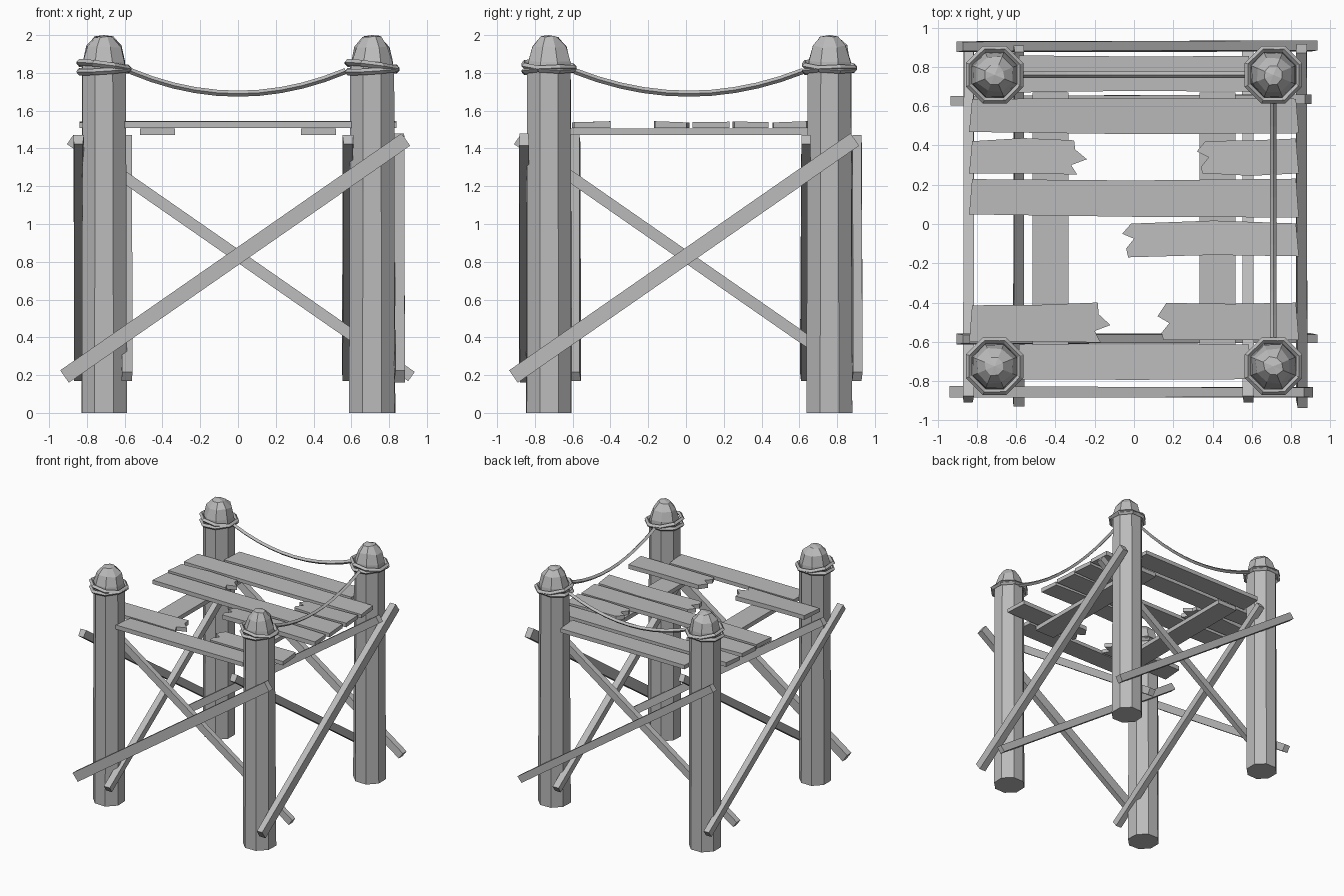
import bpy, bmesh, math, random
from mathutils import Matrix, Vector

random.seed(4)
if "Cube" in bpy.data.objects:
    bpy.data.objects.remove(bpy.data.objects["Cube"])

grey = bpy.data.materials.new("weathered_grey")
grey.use_nodes = True
colour = (0.5, 0.5, 0.5, 1)
grey.diffuse_color = colour
grey.node_tree.nodes["Principled BSDF"].inputs["Base Color"].default_value = colour


def finish(name, bm):
    bmesh.ops.recalc_face_normals(bm, faces=bm.faces)
    mesh = bpy.data.meshes.new(name)
    bm.to_mesh(mesh)
    bm.free()
    mesh.materials.append(grey)
    obj = bpy.data.objects.new(name, mesh)
    bpy.context.collection.objects.link(obj)
    return obj


def jitter(amount):
    return random.uniform(-amount, amount)


def post(name, x, y):
    """Eight-sided post with a rough faceted cap."""
    bm = bmesh.new()
    rows = []
    for z, r, wobble in ((0, .13, .004), (1.8, .124, .003), (1.86, .118, .004),
                         (1.94, .094, .008), (1.99, .05, .006)):
        row = []
        for i in range(8):
            a = math.radians(22.5 + 45 * i)
            rr = r + jitter(wobble)
            dz = jitter(wobble) if z > 1.85 else 0
            row.append(bm.verts.new((x + rr * math.cos(a), y + rr * math.sin(a), z + dz)))
        rows.append(row)
    for low, high in zip(rows, rows[1:]):
        for i in range(8):
            j = (i + 1) % 8
            bm.faces.new((low[i], low[j], high[j], high[i]))
    bm.faces.new(rows[0])
    tip = bm.verts.new((x, y, 2))
    for i in range(8):
        bm.faces.new((rows[-1][i], rows[-1][(i + 1) % 8], tip))
    finish(name, bm)


def tube(name, points, radius, closed=False):
    """Rope with a four-sided section along a path."""
    bm = bmesh.new()
    rings = []
    n = len(points)
    for i, p in enumerate(points):
        before = points[i - 1] if closed or i else p
        after = points[(i + 1) % n] if closed or i < n - 1 else p
        along = (after - before).normalized()
        side = along.cross(Vector((0, 0, 1))).normalized()
        up = side.cross(along)
        rings.append([bm.verts.new(p + d * radius) for d in (side, up, -side, -up)])
    for i in range(n if closed else n - 1):
        a, b = rings[i], rings[(i + 1) % n]
        for k in range(4):
            m = (k + 1) % 4
            bm.faces.new((a[k], a[m], b[m], b[k]))
    if not closed:
        bm.faces.new(rings[0])
        bm.faces.new(rings[-1])
    finish(name, bm)


def rope_loop(name, x, y, z, tilt, heading):
    points = []
    for i in range(8):
        a = math.radians(22.5 + 45 * i)
        points.append(Vector((x + .141 * math.cos(a), y + .141 * math.sin(a),
                              z + tilt * math.cos(a - heading))))
    tube(name, points, .017, True)


def hanging_rope(name, start, end, sag):
    points = []
    for i in range(11):
        t = i / 10
        p = start.lerp(end, t)
        p.z -= sag * 4 * t * (1 - t)
        points.append(p)
    tube(name, points, .016)


def brace(name, axis, offset, rise, width):
    """Diagonal board; rise is 1 or -1 along the chosen axis."""
    bm = bmesh.new()
    bmesh.ops.create_cube(bm, size=1)
    for v in bm.verts:
        v.co = Vector((v.co.x * 2.2, v.co.y * (.05 + jitter(.012)), v.co.z * width))
    turn = Matrix.Rotation(-rise * math.atan2(1.25, 1.8), 4, 'Y')
    place = Matrix.Translation((-.015 * rise, offset, .82))
    if axis == 'y':
        place = Matrix.Translation((offset, -.01 * rise, .82)) @ Matrix.Rotation(math.pi / 2, 4, 'Z')
    bm.transform(place @ turn)
    finish(name, bm)


def plank(name, x0, x1, y0, y1, broken=""):
    """Deck board, with a splintered edge on the ends named in broken."""
    mid = (x0 + x1) / 2
    bend = jitter(.008)
    outline = [(x0, y0 + jitter(.01)), (mid, y0 + bend), (x1, y0 + jitter(.01))]
    if "R" in broken:
        outline += [(x1 - .03, y0 + .05), (x1 + .05, y0 + .08), (x1 - .01, y1 - .05)]
    outline += [(x1 - .015, y1 + jitter(.01)), (mid, y1 + bend), (x0 + .015, y1 + jitter(.01))]
    if "L" in broken:
        outline += [(x0 - .03, y1 - .06), (x0 + .03, y0 + .09), (x0 - .01, y0 + .04)]
    bm = bmesh.new()
    face = bm.faces.new([bm.verts.new((x, y, 1.507)) for x, y in outline])
    result = bmesh.ops.extrude_face_region(bm, geom=[face])
    lean = jitter(.04)
    for v in result["geom"]:
        if isinstance(v, bmesh.types.BMVert):
            v.co.z += .034 + lean * (v.co.y - (y0 + y1) / 2)
    finish(name, bm)


def joist(name, x):
    bm = bmesh.new()
    bmesh.ops.create_cube(bm, size=1)
    bm.transform(Matrix.Translation((x, .025, 1.488)) @ Matrix.Diagonal((.185, 1.29, .036, 1)))
    finish(name, bm)


# Posts with rope wrapped around their tops
FRONT, BACK, SIDE = -.725, .76, .71
for depth, y in (("front", FRONT), ("back", BACK)):
    for hand, x in (("right", -SIDE), ("left", SIDE)):
        post(f"{depth}_{hand}_post", x, y)
        rope_loop(f"{depth}_{hand}_rope_low", x, y, 1.815, .012, 0.6)
        rope_loop(f"{depth}_{hand}_rope_high", x, y, 1.835, .022, 3.6)

# Sagging ropes on the back and one side
hanging_rope("back_rope", Vector((-.57, BACK, 1.81)), Vector((.57, BACK, 1.81)), .12)
hanging_rope("side_rope", Vector((SIDE, -.59, 1.81)), Vector((SIDE, .62, 1.81)), .12)

# Crossed diagonal braces, one outside and one inside the posts on each side
brace("front_outer_brace", 'x', -.855, 1, .08)
brace("front_inner_brace", 'x', -.585, -1, .06)
brace("back_outer_brace", 'x', .905, -1, .06)
brace("back_inner_brace", 'x', .63, 1, .06)
brace("left_outer_brace", 'y', .855, 1, .08)
brace("left_inner_brace", 'y', .58, -1, .06)
brace("right_outer_brace", 'y', -.845, -1, .06)
brace("right_inner_brace", 'y', -.585, 1, .06)

# Deck boards on two joists
joist("right_joist", -.425)
joist("left_joist", .425)
plank("back_plank", -.6, .6, .68, .855)
plank("wide_plank_back", -.84, .84, .46, .645)
plank("broken_plank_back_right", -.84, -.29, .25, .43, "R")
plank("broken_plank_back_left", .35, .84, .25, .43, "L")
plank("wide_plank_middle", -.84, .84, .04, .225)
plank("broken_plank_middle", -.03, .84, -.165, .01, "L")
plank("broken_plank_front_right", -.84, -.17, -.595, -.41, "R")
plank("broken_plank_front_left", .15, .84, -.595, -.41, "L")
plank("front_plank", -.6, .6, -.795, -.615)
